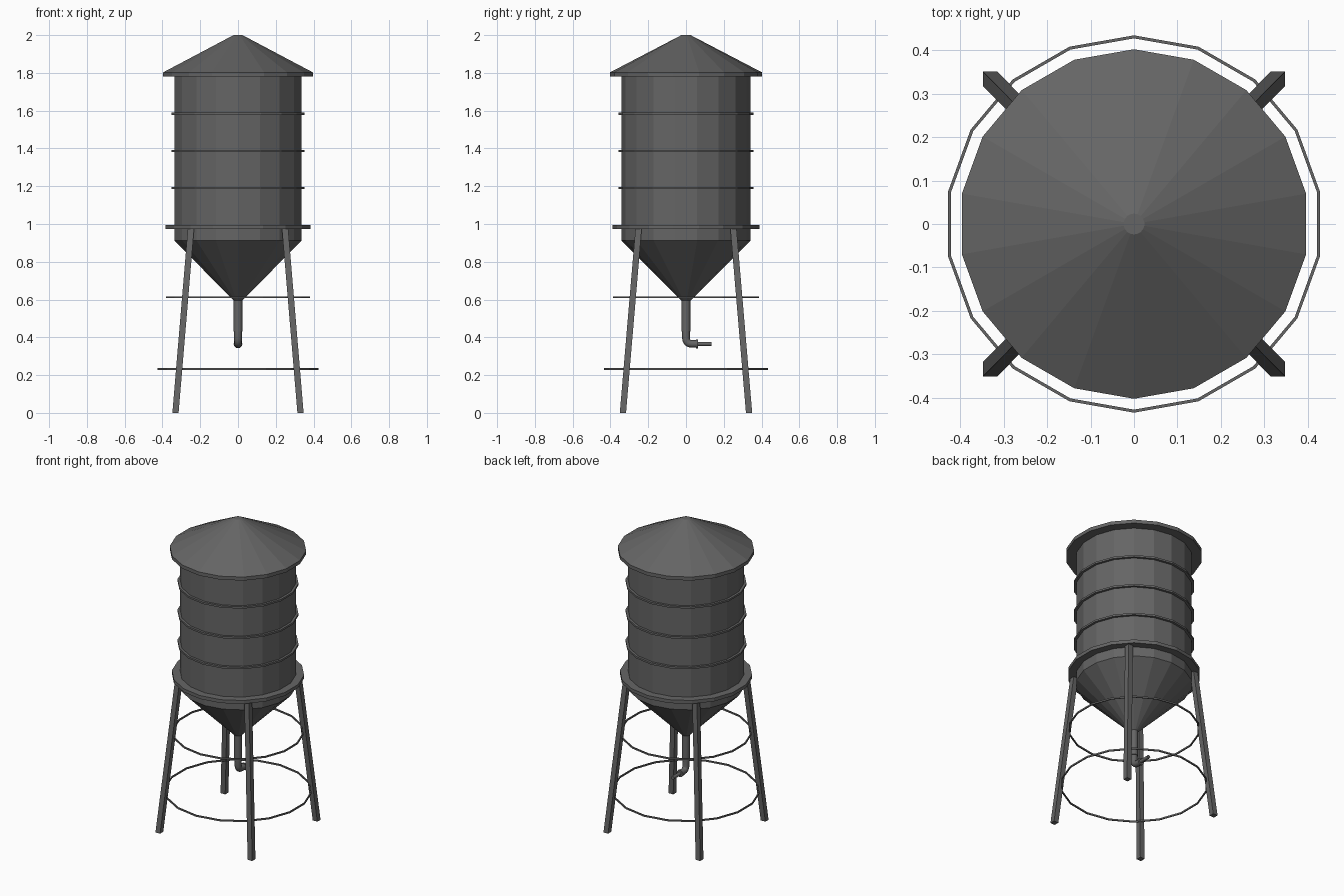
import bpy, bmesh
from math import sin, cos, pi, radians
from mathutils import Vector

if "Cube" in bpy.data.objects:
    bpy.data.objects.remove(bpy.data.objects["Cube"])

SIDES = 18
steel = bpy.data.materials.new("dark_steel")
steel.diffuse_color = (0.13, 0.13, 0.13, 1)
steel.use_nodes = True
steel.node_tree.nodes["Principled BSDF"].inputs["Base Color"].default_value = steel.diffuse_color


def make_object(name, bm):
    bmesh.ops.recalc_face_normals(bm, faces=bm.faces)
    me = bpy.data.meshes.new(name)
    bm.to_mesh(me)
    bm.free()
    me.materials.append(steel)
    ob = bpy.data.objects.new(name, me)
    bpy.context.collection.objects.link(ob)
    return ob


def skin(name, loops, closed=False):
    """Bridge equal-sized loops of points; cap the ends or close into a ring."""
    bm = bmesh.new()
    rows = [[bm.verts.new(p) for p in loop] for loop in loops]
    pairs = list(zip(rows, rows[1:] + rows[:1])) if closed else list(zip(rows, rows[1:]))
    n = len(rows[0])
    for a, b in pairs:
        for i in range(n):
            j = (i + 1) % n
            bm.faces.new((a[i], a[j], b[j], b[i]))
    if not closed:
        bm.faces.new(rows[0])
        bm.faces.new(rows[-1])
    return make_object(name, bm)


def lathe(name, profile, closed=False, sides=SIDES):
    angles = [pi / 2 + 2 * pi * i / sides for i in range(sides)]
    return skin(name, [[(r * cos(a), r * sin(a), z) for a in angles] for r, z in profile], closed)


def ring(name, inner, outer, z0, z1):
    return lathe(name, [(inner, z0), (outer, z0), (outer, z1), (inner, z1)], True)


def pipe(name, stations, sides=12):
    """Sweep in the YZ plane; each station is (y, z, tilt, radius)."""
    loops = []
    for y, z, tilt, r in stations:
        side = Vector((0, cos(tilt), sin(tilt)))
        loops.append([Vector((0, y, z)) + r * (cos(a) * Vector((1, 0, 0)) + sin(a) * side)
                      for a in (2 * pi * i / sides for i in range(sides))])
    ob = skin(name, loops)
    bpy.ops.object.select_all(action='DESELECT')
    ob.select_set(True)
    bpy.context.view_layer.objects.active = ob
    bpy.ops.object.shade_smooth_by_angle(angle=radians(40))
    return ob


# Roof and tank with conical hopper
lathe("roof", [(0.34, 1.78), (0.402, 1.78), (0.402, 1.803), (0.024, 2.0)])
lathe("tank", [(0.024, 0.595), (0.342, 0.913), (0.342, 1.79)])

# Hoops around the tank and the supporting collar
for i, z in enumerate((1.19, 1.386, 1.583)):
    ring(f"hoop_{i + 1}", 0.337, 0.357, z - 0.006, z + 0.006)
ring("collar", 0.337, 0.39, 0.974, 0.996)

# Splayed legs
h = 0.0165
for sx, sy, name in ((1, 1, "back_right"), (-1, 1, "back_left"),
                     (1, -1, "front_right"), (-1, -1, "front_left")):
    square = ((-h, -h), (h, -h), (h, h), (-h, h))
    skin(f"{name}_leg", [[(sx * cx + dx, sy * cy + dy, z) for dx, dy in square]
                         for cx, cy, z in ((0.331, 0.334, 0.0), (0.249, 0.251, 0.976))])

# Brace rings joining the legs
ring("lower_brace_ring", 0.427, 0.434, 0.227, 0.237)
ring("upper_brace_ring", 0.380, 0.387, 0.607, 0.617)

# Outlet pipe, elbow, flange and spout
pipe("outlet_pipe", [(0, 0.61, 0, 0.024), (0, 0.43, 0, 0.024)])
bend = [(0.028 - 0.028 * cos(t), 0.393 - 0.028 * sin(t), t, 0.020)
        for t in (pi / 8 * i for i in range(5))]
pipe("elbow", [(0, 0.435, 0, 0.020)] + bend + [(0.058, 0.365, pi / 2, 0.020)])
pipe("flange", [(0.054, 0.365, pi / 2, 0.023), (0.064, 0.365, pi / 2, 0.023)])
pipe("spout", [(0.06, 0.365, pi / 2, 0.011), (0.136, 0.365, pi / 2, 0.011)])
